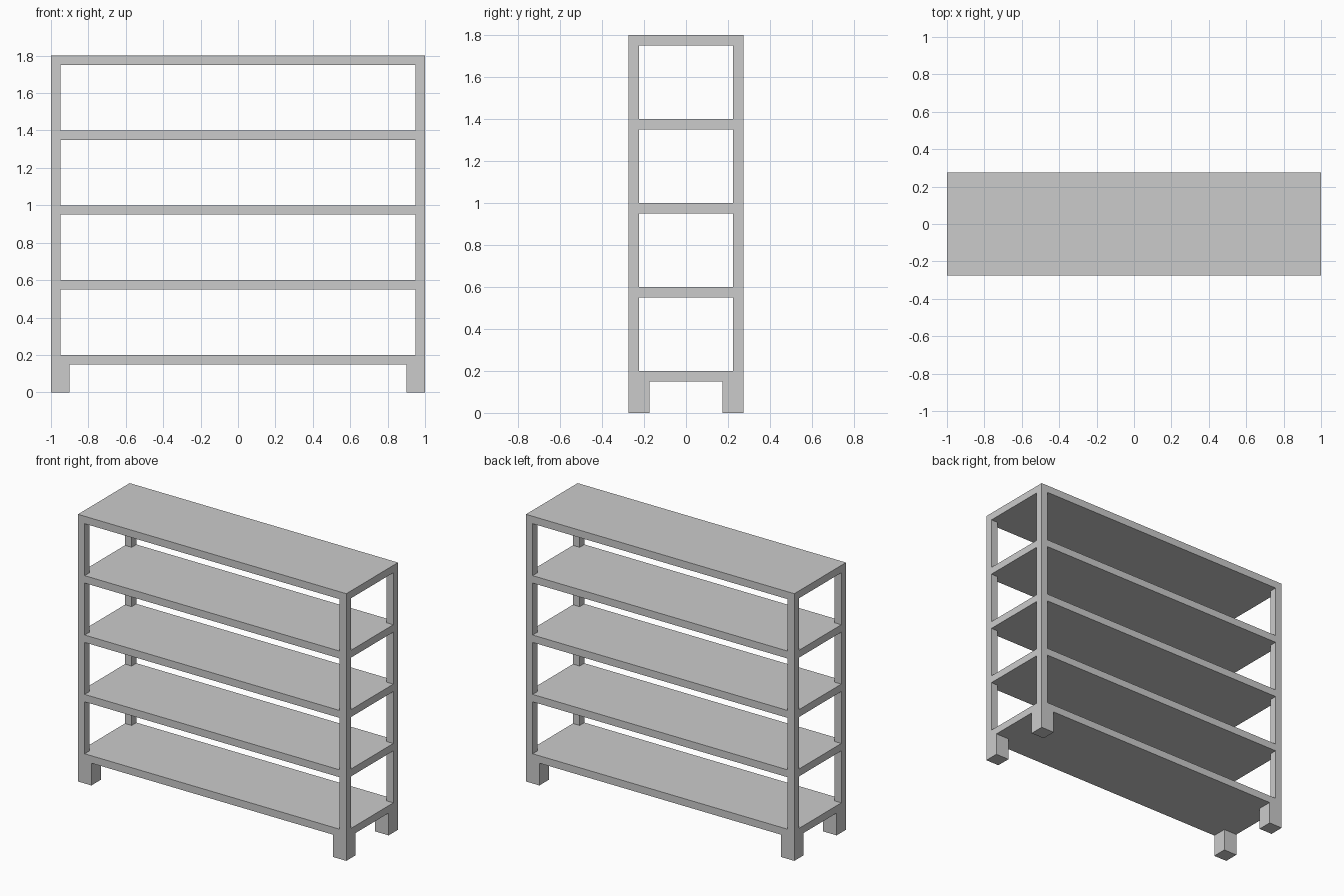
import bpy

if "Cube" in bpy.data.objects:
    bpy.data.objects.remove(bpy.data.objects["Cube"])

HALF_X, HALF_Y = 1.0, 0.275
THICK = 0.05                       # board thickness and post width
LEG, LEG_H = 0.10, 0.15            # stubby foot size
TOPS = [0.2, 0.6, 1.0, 1.4, 1.8]   # upper surface of each shelf


def box(name, size, centre):
    bpy.ops.mesh.primitive_cube_add(size=1, location=centre)
    ob = bpy.context.object
    ob.name = ob.data.name = name
    ob.scale = size
    bpy.ops.object.transform_apply(location=False, rotation=False, scale=True)
    return ob


def four_corners(name, width, z0, z1):
    # Square uprights flush with the outer corners, tagged by position
    for side, sx in (("left", -1), ("right", 1)):
        for face, sy in (("front", -1), ("back", 1)):
            box(f"{face}_{side}_{name}", (width, width, z1 - z0),
                (sx * (HALF_X - width / 2), sy * (HALF_Y - width / 2), (z0 + z1) / 2))


# Shelves, the last one being the top board
for i, top in enumerate(TOPS, 1):
    name = "top_board" if top == TOPS[-1] else f"shelf_{i}"
    box(name, (2 * HALF_X, 2 * HALF_Y, THICK), (0, 0, top - THICK / 2))

# Corner posts between each pair of shelves
for i, (low, high) in enumerate(zip(TOPS, TOPS[1:]), 1):
    four_corners(f"post_{i}", THICK, low, high - THICK)

# Feet under the bottom shelf
four_corners("leg", LEG, 0, LEG_H)
